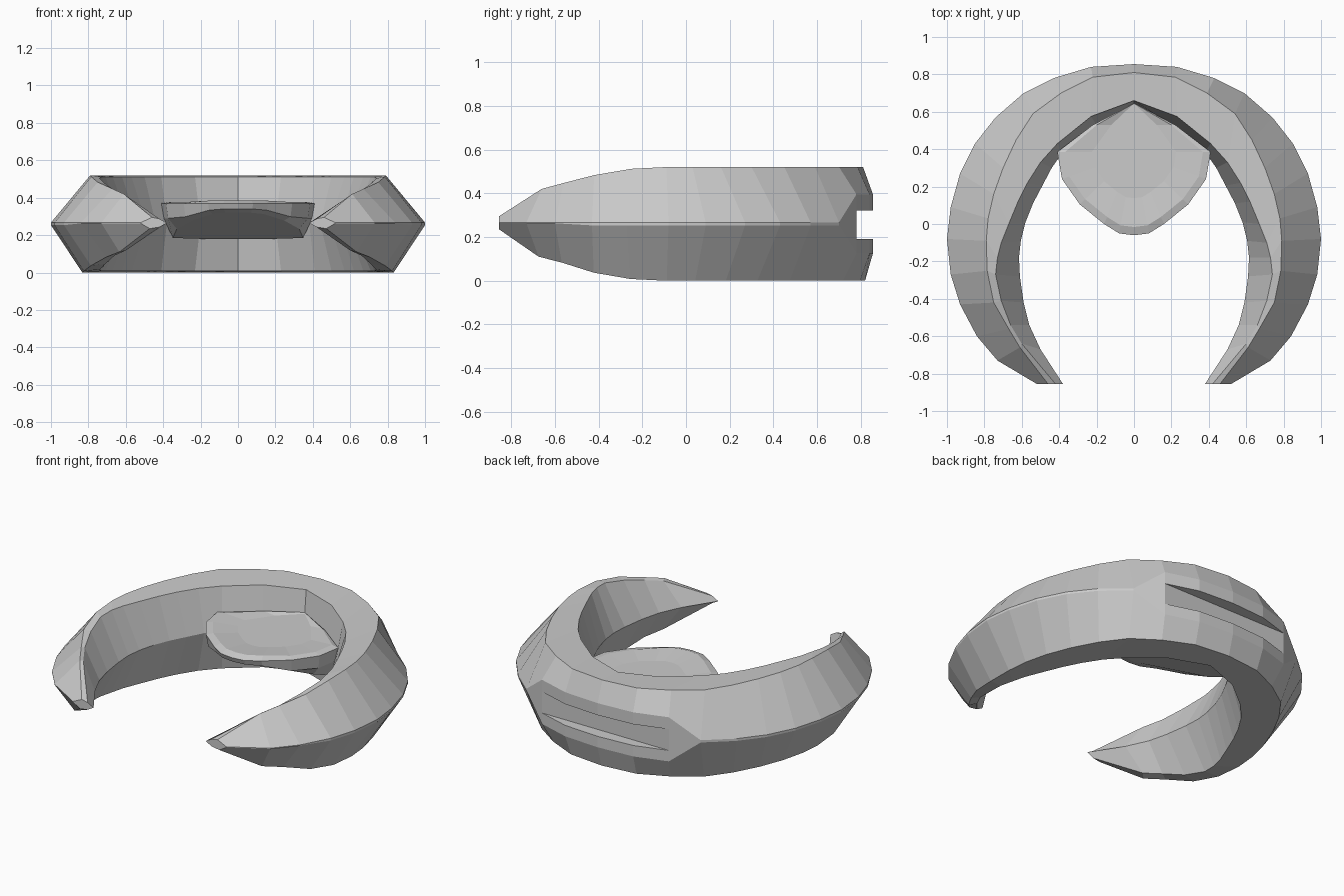
import bpy, bmesh

if "Cube" in bpy.data.objects:
    bpy.data.objects.remove(bpy.data.objects["Cube"])

MID = 0.265


def finish(name, bm):
    bmesh.ops.recalc_face_normals(bm, faces=bm.faces)
    me = bpy.data.meshes.new(name)
    bm.to_mesh(me)
    bm.free()
    ob = bpy.data.objects.new(name, me)
    bpy.context.collection.objects.link(ob)
    return ob


def loft(bm, rings):
    rows = [[bm.verts.new(p) for p in r] for r in rings]
    n = len(rows[0])
    for a, b in zip(rows, rows[1:]):
        for i in range(n):
            j = (i + 1) % n
            bm.faces.new((a[i], a[j], b[j], b[i]))
    return rows


# Horseshoe: outer ridge, upper outer edge, upper inner edge, inner ridge (x, y each)
half = [
    (0, .855, 0, .81, 0, .66, 0, .635),
    (.23, .84, .22, .785, .23, .575, .20, .53),
    (.43, .78, .39, .70, .41, .43, .38, .385),
    (.59, .70, .54, .59, .50, .33, .44, .30),
    (.74, .57, .63, .45, .57, .22, .49, .205),
    (.85, .43, .70, .30, .62, .12, .54, .11),
    (.93, .27, .75, .16, .67, 0, .58, .01),
    (.98, .09, .78, .03, .71, -.10, .605, -.09),
    (1, -.08, .79, -.09, .73, -.18, .615, -.18),
    (.98, -.27, .785, -.25, .74, -.27, .61, -.28),
    (.93, -.43, .75, -.42, .71, -.41, .59, -.42),
    (.84, -.60, .67, -.56, .66, -.54, .56, -.54),
    (.73, -.73, .61, -.66, .60, -.64, .50, -.67),
    (.52, -.855, .46, -.855, .42, -.855, .38, -.855),
]
heights = [.255] * 9 + [.247, .218, .182, .155, .03]


def section(k, side):
    ox, oy, tx, ty, ix, iy, mx, my = half[k]
    h = heights[k]
    flat = .13 if k < 3 else .002        # flattened ridge at the back
    flat = min(flat, h * .6)
    pts = [(ox, oy, MID + flat), (tx, ty, MID + h), (ix, iy, MID + h - .008),
           (mx, my, MID), (ix, iy, MID - h + .008),
           (tx + (ox - tx) * .2, ty + (oy - ty) * .2, MID - h), (ox, oy, MID - flat)]
    return [(side * x, y, z - .01 * (z < MID and h > .2)) for x, y, z in pts]


bm = bmesh.new()
n = len(half)
rows = loft(bm, [section(k, -1) for k in range(n - 1, 0, -1)] + [section(k, 1) for k in range(n)])
bm.faces.new(rows[0])
bm.faces.new(rows[-1])
ring = finish("horseshoe_ring", bm)
lift = min(v.co.z for v in ring.data.vertices)
for v in ring.data.vertices:
    v.co.z -= lift * (v.co.z < .1)

# Slot across the back
bm = bmesh.new()
bmesh.ops.create_cube(bm, size=1)
for v in bm.verts:
    v.co = (v.co.x * .86, .88 + v.co.y * .2, .257 + v.co.z * .13)
cutter = finish("slot_cutter", bm)
cutter.hide_render = True
cutter.hide_viewport = True
mod = ring.modifiers.new("slot", 'BOOLEAN')
mod.object = cutter
mod.operation = 'DIFFERENCE'
mod.solver = 'EXACT'

# Tongue: dished wedge plate projecting from the back wall
outline = [(0, .645), (.22, .53), (.41, .385), (.385, .24), (.29, .105), (.16, 0), (.08, -.05), (0, -.06)]
outline += [(-x, y) for x, y in outline[-2:0:-1]]


def plate(scale, zfun):
    return [(x * scale, .38 + (y - .38) * scale if y < .38 else y, zfun(y)) for x, y in outline]


def under(y):
    return .18 + .14 * min(1, max(0, (.40 - y) / .42))


bm = bmesh.new()
rows = loft(bm, [
    plate(.55, lambda y: .37),
    plate(.90, lambda y: .385 if y < .1 else .378),
    plate(1, lambda y: .37),
    plate(.97, lambda y: max(.29, under(y) + .02)),
    plate(.85, under),
])
bm.faces.new(rows[0])
bm.faces.new(rows[-1])
finish("inner_tongue", bm)
